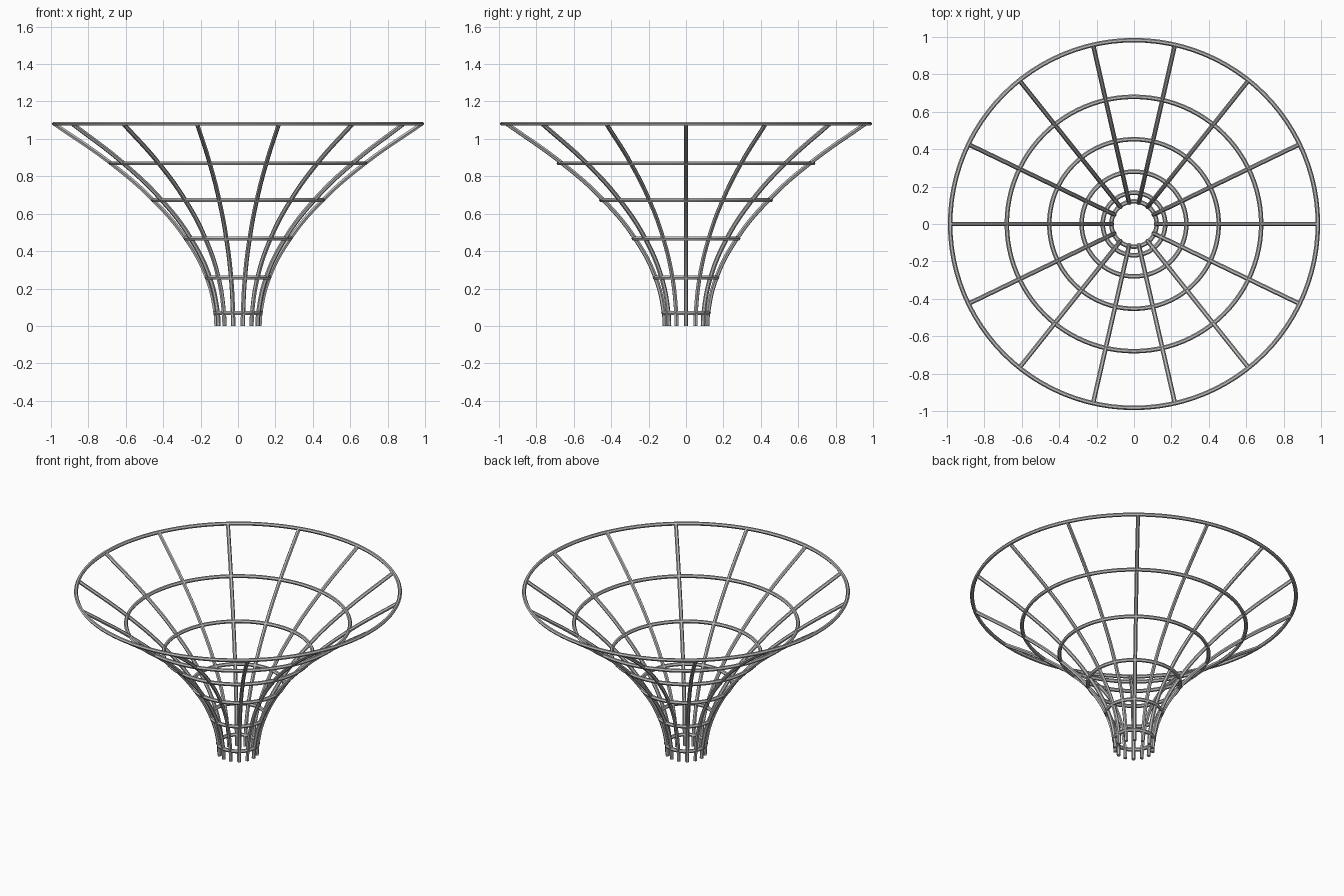
import bpy
import math

cube = bpy.data.objects.get("Cube")
if cube:
    bpy.data.objects.remove(cube, do_unlink=True)

# One light grey metal for the whole frame
metal = bpy.data.materials.new("light_grey_metal")
metal.use_nodes = True
grey = (0.5, 0.5, 0.5, 1)
metal.diffuse_color = grey
metal.node_tree.nodes["Principled BSDF"].inputs["Base Color"].default_value = grey

# Flared profile as (radius, height); every point above the foot carries a hoop
PROFILE = [(0.116, 0.0), (0.121, 0.07), (0.167, 0.258), (0.28, 0.468),
           (0.453, 0.673), (0.68, 0.87), (0.983, 1.081)]
RIBS = 14
TUBE = 0.012

# Horizontal hoops of six-sided bar
for i, (radius, height) in enumerate(PROFILE[1:], 1):
    bpy.ops.mesh.primitive_torus_add(
        location=(0, 0, height), major_radius=radius, minor_radius=TUBE,
        major_segments=96, minor_segments=6)
    hoop = bpy.context.object
    hoop.name = f"hoop_{i}"
    hoop.data.materials.append(metal)
    bpy.ops.object.shade_smooth_by_angle()

# Curved six-sided rib swept along the profile
curve = bpy.data.curves.new("rib", "CURVE")
curve.dimensions = "3D"
curve.bevel_depth = TUBE
curve.bevel_resolution = 1
curve.use_fill_caps = True
spline = curve.splines.new("BEZIER")
spline.resolution_u = 8
spline.bezier_points.add(len(PROFILE) - 1)
for point, (radius, height) in zip(spline.bezier_points, PROFILE):
    point.co = (radius, 0, height)
    point.handle_left_type = point.handle_right_type = "AUTO"
curve.materials.append(metal)

rib = bpy.data.objects.new("rib_1", curve)
bpy.context.collection.objects.link(rib)
bpy.ops.object.select_all(action="DESELECT")
rib.select_set(True)
bpy.context.view_layer.objects.active = rib
bpy.ops.object.convert(target="MESH")
rib = bpy.context.object
bpy.ops.object.shade_smooth_by_angle()

# Remaining ribs around the axis
for i in range(1, RIBS):
    copy = rib.copy()
    copy.name = f"rib_{i + 1}"
    copy.rotation_euler.z = i * math.tau / RIBS
    bpy.context.collection.objects.link(copy)
